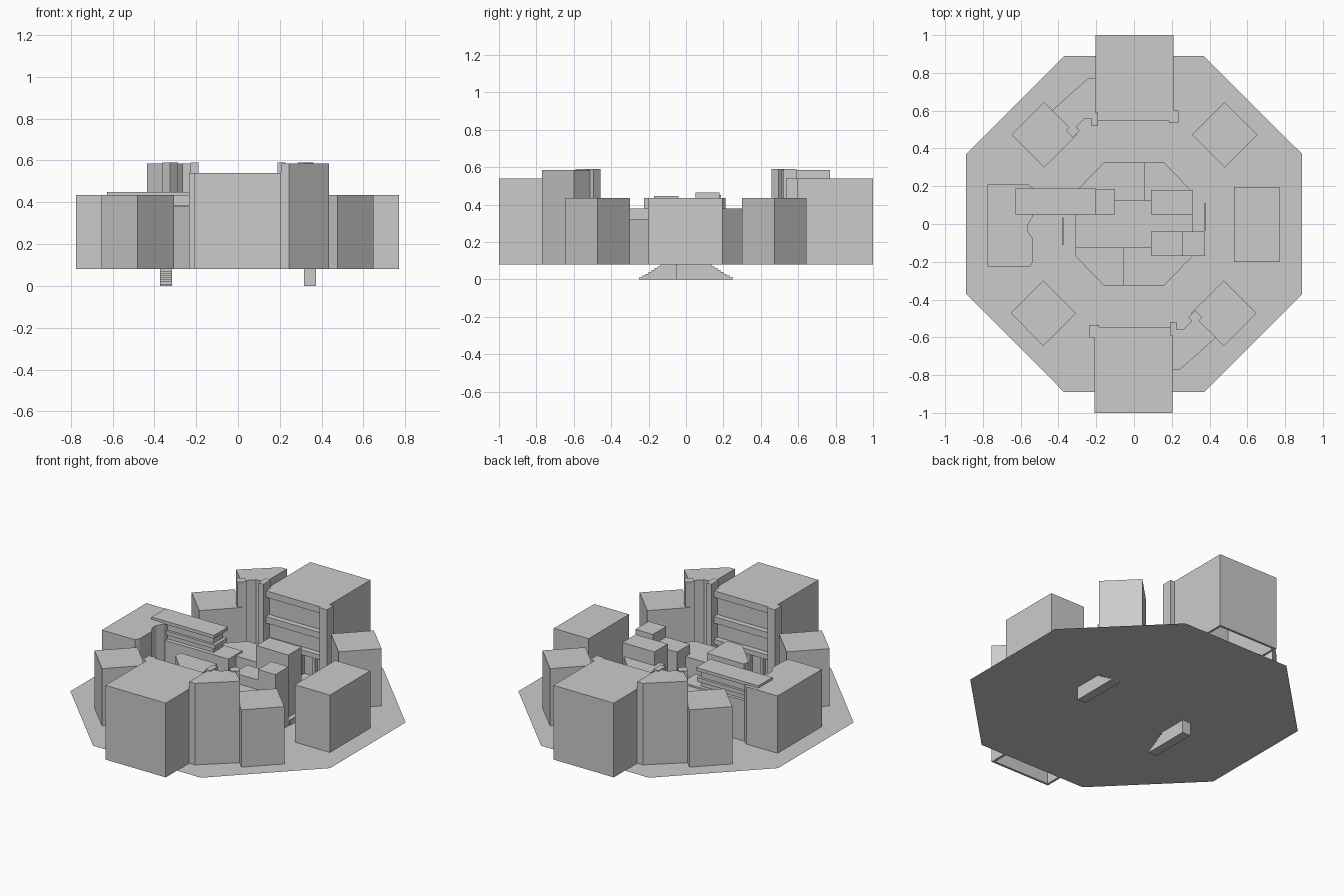
import bpy, bmesh
from mathutils import Vector

cube = bpy.data.objects.get("Cube")
if cube:
    bpy.data.objects.remove(cube, do_unlink=True)

grey = bpy.data.materials.new("plain_grey")
grey.use_nodes = True
tone = (0.6, 0.6, 0.6, 1)
grey.diffuse_color = tone
grey.node_tree.nodes["Principled BSDF"].inputs["Base Color"].default_value = tone

GROUND = 0.08


def finish(name, bm):
    bmesh.ops.recalc_face_normals(bm, faces=bm.faces)
    mesh = bpy.data.meshes.new(name)
    bm.to_mesh(mesh)
    bm.free()
    mesh.materials.append(grey)
    obj = bpy.data.objects.new(name, mesh)
    bpy.context.collection.objects.link(obj)
    return obj


def extrude(name, outline, shift):
    """Close an outline and push it along a vector into a solid."""
    bm = bmesh.new()
    face = bm.faces.new([bm.verts.new(p) for p in outline])
    out = bmesh.ops.extrude_face_region(bm, geom=[face])
    moved = [v for v in out["geom"] if isinstance(v, bmesh.types.BMVert)]
    bmesh.ops.translate(bm, verts=moved, vec=Vector(shift))
    return finish(name, bm)


def prism(name, plan, top, base=GROUND):
    return extrude(name, [(x, y, base) for x, y in plan], (0, 0, top - base))


def block(name, x0, x1, y0, y1, top, base=GROUND):
    return prism(name, [(x0, y0), (x1, y0), (x1, y1), (x0, y1)], top, base)


def diamond(name, x, y, r, top):
    return prism(name, [(x, y - r), (x + r, y), (x, y + r), (x - r, y)], top)


# Ground: a flat octagonal sheet
bm = bmesh.new()
a, b = 0.89, 0.37
ring = [(b, -a), (a, -b), (a, b), (b, a), (-b, a), (-a, b), (-a, -b), (-b, -a)]
bm.faces.new([bm.verts.new((x, y, GROUND)) for x, y in ring])
finish("ground", bm)

# Parts that repeat at both ends, turned half a circle
for s, end in ((1, "front"), (-1, "back")):
    def turn(points):
        return [(s * x, s * y) for x, y in points]

    def rect(part, x0, x1, y0, y1, top, base=GROUND):
        plan = turn([(x0, y0), (x1, y0), (x1, y1), (x0, y1)])
        return prism(end + "_" + part, plan, top, base)

    # Hall shell, open underneath where it overhangs the ground
    hall = rect("hall", -0.208, 0.205, -1, -0.58, 0.54)
    bm = bmesh.new()
    bm.from_mesh(hall.data)
    floor = min(bm.faces, key=lambda f: f.calc_center_median().z)
    bmesh.ops.delete(bm, geom=[floor], context='FACES_ONLY')
    bm.to_mesh(hall.data)
    bm.free()
    shell = hall.modifiers.new("walls", 'SOLIDIFY')
    shell.thickness = 0.02
    shell.offset = -1

    # Inner facade: beams, jamb, tall post and doorway
    for i, (low, high) in enumerate(((0.5, 0.54), (0.34, 0.38), (0.21, 0.24))):
        rect(f"facade_beam_{i}", -0.19, 0.19, -0.58, -0.545, high, low)
    rect("jamb", -0.235, -0.185, -0.6, -0.535, 0.54)
    rect("tall_post", 0.19, 0.226, -0.59, -0.52, 0.59)
    for i, x in enumerate((-0.14, -0.05)):
        rect(f"door_post_{i}", x, x + 0.02, -0.58, -0.555, 0.21)

    # Tower beside the hall, with a post on its inner corner
    prism(end + "_tower", turn([(0.205, -0.77), (0.245, -0.77), (0.435, -0.6),
                                (0.325, -0.495), (0.265, -0.555), (0.205, -0.56)]), 0.585)
    diamond(end + "_tower_post", s * 0.325, s * -0.495, 0.037, 0.59)

    # Corner houses
    for side, x in (("near", 0.475), ("far", -0.48)):
        diamond(f"{end}_{side}_corner_house", s * x, s * -0.472, 0.173, 0.435)

    # Quarters of the central octagon
    prism(end + "_high_quarter", turn([(-0.055, -0.125), (-0.31, -0.125), (-0.31, -0.17),
                                       (-0.16, -0.325), (-0.055, -0.325)]), 0.38)
    prism(end + "_low_quarter", turn([(-0.055, -0.125), (-0.055, -0.325), (0.16, -0.325),
                                      (0.31, -0.17), (0.31, -0.125)]), 0.32)

    # Sunken stair under the ground, stepped on its sloping end
    steps = 8
    side = [(-0.05, GROUND), (-0.05, 0)]
    for i in range(steps):
        y = 0.25 - 0.13 * i / steps
        side += [(y, GROUND * i / steps), (y, GROUND * (i + 1) / steps)]
    side.append((0.12, GROUND))
    extrude(end + "_sunken_stair", [(s * 0.315, s * y, z) for y, z in side],
            (s * 0.057, 0, 0))
    rect("stair_rail", 0.373, 0.38, -0.035, 0.11, 0.11)

# Side houses
block("left_side_house", 0.53, 0.77, -0.2, 0.195, 0.435)
prism("right_side_house", [(-0.775, -0.225), (-0.55, -0.225), (-0.535, -0.2),
                           (-0.535, -0.08), (-0.56, -0.04), (-0.56, 0.0),
                           (-0.535, 0.04), (-0.535, 0.19), (-0.56, 0.21), (-0.775, 0.21)], 0.435)

# Middle of the yard
block("middle_platform", -0.31, 0.31, -0.125, 0.125, 0.2)
block("tall_hut", 0.09, 0.31, 0.05, 0.18, 0.465)
block("outer_hut", 0.255, 0.375, -0.17, -0.04, 0.445)
block("low_hut", 0.09, 0.255, -0.17, -0.04, 0.38)

# Long gallery with ledges and a flat roof
block("gallery_base", -0.6, -0.1, 0.05, 0.185, 0.33)
block("gallery_wall", -0.6, -0.22, 0.075, 0.165, 0.435)
block("gallery_ledge", -0.6, -0.2, 0.06, 0.18, 0.385, 0.36)
block("gallery_roof", -0.627, -0.2, 0.05, 0.188, 0.45, 0.43)
